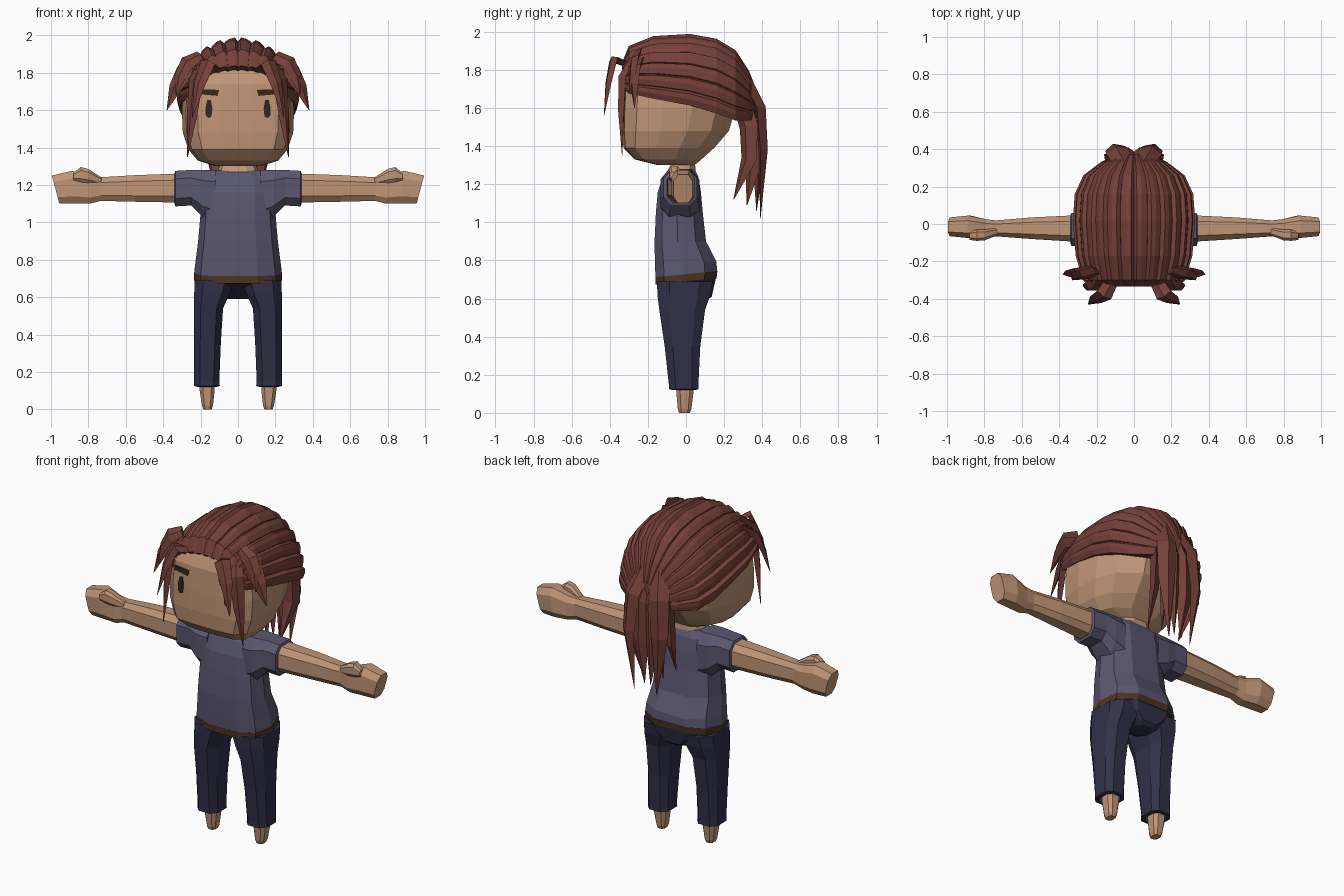
import bpy, bmesh, math
from mathutils import Vector
from mathutils.bvhtree import BVHTree

if "Cube" in bpy.data.objects:
    bpy.data.objects.remove(bpy.data.objects["Cube"])


def material(name, rgb):
    m = bpy.data.materials.new(name)
    m.use_nodes = True
    m.diffuse_color = (*rgb, 1)
    bsdf = next(n for n in m.node_tree.nodes if n.type == 'BSDF_PRINCIPLED')
    bsdf.inputs["Base Color"].default_value = (*rgb, 1)
    return m


SKIN = material("skin tan", (.52, .30, .18))
HAIR = material("hair auburn", (.18, .052, .041))
SHIRT = material("shirt slate", (.102, .095, .16))
PANTS = material("trousers navy", (.03, .03, .067))
BELT = material("belt brown", (.07, .034, .015))
DARK = material("eye dark brown", (.034, .019, .012))


def loft(name, rings, mat, mirror=False):
    """Skin a list of closed rings, cap both ends, optionally mirror in x."""
    bm = bmesh.new()
    rows = [[bm.verts.new(p) for p in ring] for ring in rings]
    n = len(rows[0])
    for a, b in zip(rows, rows[1:]):
        for i in range(n):
            j = (i + 1) % n
            bm.faces.new((a[i], a[j], b[j], b[i]))
    bm.faces.new(rows[0])
    bm.faces.new(rows[-1])
    bmesh.ops.recalc_face_normals(bm, faces=bm.faces)
    mesh = bpy.data.meshes.new(name)
    bm.to_mesh(mesh)
    bm.free()
    mesh.materials.append(mat)
    ob = bpy.data.objects.new(name, mesh)
    bpy.context.collection.objects.link(ob)
    if mirror:
        ob.modifiers.new("Mirror", 'MIRROR').use_mirror_merge = False
    return ob


def both_sides(half):
    return half + [(-x, y) for x, y in reversed(half)]


# Unit cross-sections: front is -1, back is +1
SKULL = both_sides([(.3, -1), (.72, -.96), (.93, -.75), (1, -.3), (.97, .2), (.8, .62), (.4, .95)])
TRUNK = both_sides([(.45, -1), (.85, -.72), (1, -.1), (.88, .6), (.45, 1)])
OCT = both_sides([(.55, -1), (1, -.55), (1, .55), (.55, 1)])


def flat_ring(section, z, hw, front, back, cx=0, tilt=0):
    """Horizontal ring; tilt raises it towards the back."""
    mid, half = (front + back) / 2, (back - front) / 2
    pts = [(cx + x * hw, mid + y * half) for x, y in section]
    return [Vector((x, y, z + tilt * y)) for x, y in pts]


def limb_ring(x, low, high, front, back, slant=0):
    """Upright ring across the arm; slant pushes its top outward."""
    pts = [((front + back) / 2 + u * (back - front) / 2,
            (low + high) / 2 + v * (high - low) / 2, v) for u, v in OCT]
    return [Vector((x + slant * v, y, z)) for y, z, v in pts]


# Head and neck
head = loft("head", [flat_ring(SKULL, *r) for r in [
    (1.30, .12, -.15, .05), (1.33, .215, -.27, .09), (1.39, .265, -.328, .16),
    (1.48, .295, -.335, .24), (1.60, .30, -.333, .275), (1.74, .285, -.325, .275),
    (1.82, .235, -.29, .24), (1.88, .16, -.2, .16)]], SKIN)
loft("neck", [flat_ring(TRUNK, *r) for r in [
    (1.20, .12, -.09, .05), (1.275, .11, -.095, .05), (1.34, .08, -.06, .045)]], SKIN)

# Eyes and brows: thin plates laid on the face
tree = BVHTree.FromPolygons([v.co for v in head.data.vertices],
                            [p.vertices[:] for p in head.data.polygons])


def face_plate(name, outline):
    hits = [tree.ray_cast(Vector((x, -1, z)), Vector((0, 1, 0)))[0] for x, z in outline]
    loft(name, [[h + Vector((0, d, 0)) for h in hits] for d in (-.006, .003)], DARK, True)


face_plate("eyes", [(.146, 1.655), (.164, 1.655), (.175, 1.61), (.174, 1.575),
                    (.16, 1.557), (.142, 1.565), (.137, 1.61)])
face_plate("brows", [(.10, 1.708), (.20, 1.712), (.205, 1.685), (.11, 1.676)])

# Hair cap: ridged arches swept from the hairline to the nape
STRANDS = 14


def hair_arch(y, base, width, top):
    ring, span = [], math.radians(97)
    ridge = [(0, .955), (.2, 1.025), (.55, 1.015), (.97, .975)]
    pts = [((i + f) / (STRANDS / 2) * span, r)
           for i in range(STRANDS // 2) for f, r in ridge]
    pts = [(-a, r) for a, r in reversed(pts)] + pts[1:]
    for a, r in pts:
        ring.append(Vector((width * r * math.sin(a), y, base + (top - base) * r * math.cos(a))))
    inner_y = y + .08 if y < 0 else y
    for s in (1, -1):
        ring.append(Vector((s * width * .3, inner_y, base)))
    return ring


loft("hair_cap", [hair_arch(*r) for r in [
    (-.25, 1.71, .22, 1.79), (-.335, 1.72, .235, 1.835), (-.30, 1.70, .268, 1.92),
    (-.17, 1.68, .305, 1.97), (.02, 1.65, .32, 1.98), (.16, 1.61, .31, 1.955),
    (.26, 1.57, .265, 1.895), (.33, 1.56, .175, 1.79), (.375, 1.56, .085, 1.68)]], HAIR)


# Loose hair: tapering locks with a diamond section
def lock(name, path, widths, across, depth=.4):
    path = [Vector(p) for p in path]
    rings = []
    for i, (p, w) in enumerate(zip(path, widths)):
        tangent = (path[min(i + 1, len(path) - 1)] - path[max(i - 1, 0)]).normalized()
        side = Vector(across)
        side = (side - tangent * side.dot(tangent)).normalized()
        out = tangent.cross(side) * w * depth
        rings.append([p + side * w, p + out, p - side * w, p - out])
    loft(name, rings, HAIR, True)


FRINGE = (.035, .045, .035, .002)
lock("fringe_lock", [(.11, -.29, 1.82), (.16, -.38, 1.855), (.205, -.405, 1.74),
                     (.245, -.43, 1.56)], FRINGE, (1, .6, .3))
lock("temple_lock", [(.19, -.29, 1.84), (.225, -.335, 1.76), (.245, -.34, 1.58),
                     (.27, -.335, 1.35)], (.03, .042, .032, .002), (1, .5, 0), .55)
lock("side_lock", [(.21, -.25, 1.83), (.29, -.265, 1.80), (.335, -.27, 1.72),
                   (.38, -.27, 1.60)], (.05, .055, .04, .002), (.6, .5, .6))
lock("upper_side_lock", [(.20, -.25, 1.89), (.27, -.27, 1.855), (.31, -.28, 1.78),
                         (.33, -.30, 1.68)], FRINGE, (.6, .5, .6))

# Ponytail
TAIL = (.055, .06, .05, .002)
lock("tail_outer", [(.05, .32, 1.74), (.09, .39, 1.60), (.105, .405, 1.38),
                    (.075, .39, 1.02)], TAIL, (1, -.3, 0), .5)
lock("tail_side", [(.08, .28, 1.66), (.12, .33, 1.50), (.13, .33, 1.33),
                   (.11, .25, 1.12)], TAIL, (.6, .8, 0), .5)
lock("tail_middle", [(.02, .32, 1.70), (.035, .375, 1.56), (.04, .38, 1.32),
                     (.02, .37, 1.06)], TAIL, (1, .1, 0), .6)
lock("tail_inner", [(.05, .30, 1.64), (.07, .35, 1.48), (.08, .355, 1.32),
                    (.07, .32, 1.09)], TAIL, (.5, 1, 0), .5)

# Shirt, belt and sleeves
loft("shirt", [flat_ring(TRUNK, z, w, f, b, tilt=t) for z, w, f, b, t in [
    (.728, .235, -.16, .163, .1), (.785, .228, -.163, .16, .05), (.90, .213, -.165, .105, 0),
    (1.05, .20, -.158, .088, 0), (1.16, .20, -.148, .078, 0), (1.24, .19, -.12, .065, 0),
    (1.28, .125, -.085, .045, 0)]], SHIRT)
loft("belt", [flat_ring(TRUNK, z, w, f, b, tilt=.1) for z, w, f, b in [
    (.69, .236, -.16, .16), (.728, .236, -.161, .165)]], BELT)
loft("sleeves", [limb_ring(*r) for r in [
    (.12, 1.0, 1.28, -.13, .07), (.19, 1.03, 1.28, -.135, .07), (.25, 1.09, 1.28, -.12, .06),
    (.335, 1.085, 1.275, -.117, .058), (.34, 1.10, 1.262, -.10, .045),
    (.32, 1.11, 1.25, -.09, .04)]], SHIRT, True)

# Arms, hands and thumbs
loft("arms", [limb_ring(*r) for r in [
    (.28, 1.105, 1.262, -.097, .048), (.55, 1.11, 1.252, -.08, .035),
    (.75, 1.115, 1.24, -.065, .018)]], SKIN, True)
loft("hands", [limb_ring(*r) for r in [
    (.73, 1.115, 1.24, -.065, .018), (.79, 1.10, 1.245, -.075, .025),
    (.88, 1.10, 1.275, -.075, .045, .01), (.975, 1.10, 1.25, -.065, .035, .02)]], SKIN, True)
loft("thumbs", [limb_ring(*r) for r in [
    (.73, 1.20, 1.24, -.06, -.02), (.80, 1.21, 1.285, -.088, -.03),
    (.84, 1.215, 1.295, -.09, -.03), (.88, 1.225, 1.265, -.085, -.04)]], SKIN, True)

# Trousers: seat plus two legs with turned-in cuffs
loft("trouser_seat", [flat_ring(TRUNK, z, w, f, b, tilt=t) for z, w, f, b, t in [
    (.69, .234, -.157, .157, .1), (.655, .2, -.10, .145, 0), (.61, .11, -.03, .135, 0),
    (.59, .06, .02, .11, 0)]], PANTS)
loft("trouser_legs", [flat_ring(OCT, *r) for r in [
    (.69, .108, -.152, .14, .125), (.62, .095, -.15, .128, .139), (.54, .077, -.14, .10, .157),
    (.35, .071, -.112, .075, .163), (.15, .067, -.09, .065, .167), (.125, .069, -.09, .066, .166),
    (.12, .05, -.07, .05, .166), (.15, .045, -.065, .045, .166)]], PANTS, True)

# Feet
loft("feet", [flat_ring(OCT, *r) for r in [
    (.16, .042, -.055, .045, .166), (.10, .04, -.05, .038, .165), (.02, .029, -.043, .028, .163),
    (0, .022, -.036, .02, .163)]], SKIN, True)
